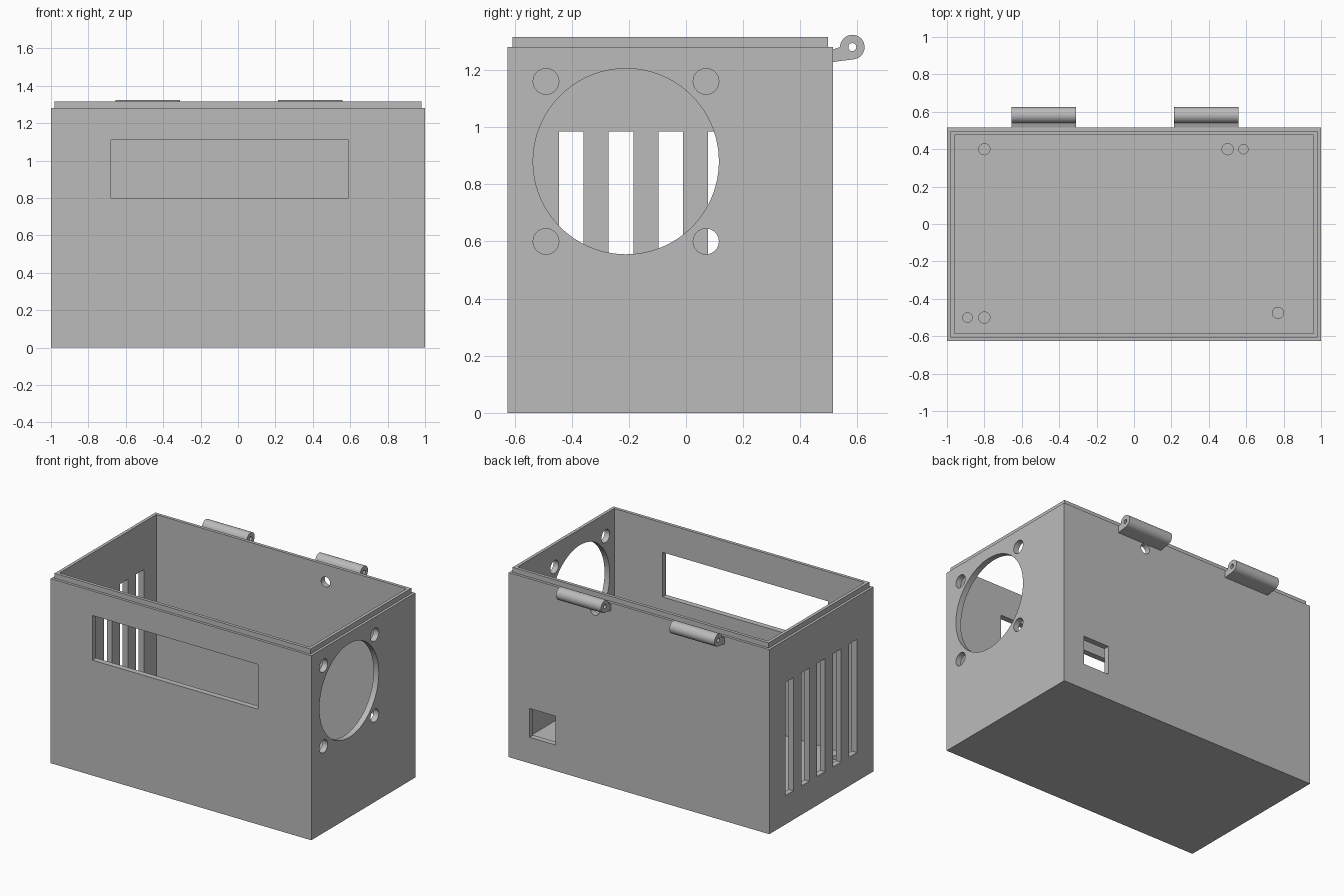
import bpy, bmesh, math
from mathutils import Matrix, Vector

if "Cube" in bpy.data.objects:
    bpy.data.objects.remove(bpy.data.objects["Cube"])

GREY = (0.5, 0.5, 0.5, 1)
mat = bpy.data.materials.new("matte_grey")
mat.use_nodes = True
mat.diffuse_color = GREY
mat.node_tree.nodes["Principled BSDF"].inputs["Base Color"].default_value = GREY

X, FRONT, BACK = 1.0, -0.625, 0.515      # outer walls
WALL, FLOOR = 0.04, 0.09
SHOULDER, RIM, STEP = 1.28, 1.315, 0.018


def add_box(bm, lo, hi):
    lo, hi = Vector(lo), Vector(hi)
    m = Matrix.Translation((lo + hi) / 2) @ Matrix.Diagonal((hi - lo).to_4d())
    m[3][3] = 1
    bmesh.ops.create_cube(bm, size=1, matrix=m)


def add_rod(bm, centre, radius, length, axis, sides=32):
    turn = Vector((0, 0, 1)).rotation_difference(Vector(axis)).to_matrix().to_4x4()
    bmesh.ops.create_cone(bm, cap_ends=True, segments=sides, radius1=radius,
                          radius2=radius, depth=length,
                          matrix=Matrix.Translation(centre) @ turn)


def make_object(name, bm):
    bmesh.ops.recalc_face_normals(bm, faces=bm.faces)
    mesh = bpy.data.meshes.new(name)
    bm.to_mesh(mesh)
    bm.free()
    mesh.materials.append(mat)
    obj = bpy.data.objects.new(name, mesh)
    bpy.context.collection.objects.link(obj)
    return obj


def cut_and_smooth(obj, cutter_bm):
    cutter = make_object("cutter", cutter_bm)
    cutter.hide_render = True
    mod = obj.modifiers.new("cut", 'BOOLEAN')
    mod.operation, mod.solver, mod.object = 'DIFFERENCE', 'EXACT', cutter
    bpy.ops.object.select_all(action='DESELECT')
    bpy.context.view_layer.objects.active = obj
    obj.select_set(True)
    bpy.ops.object.modifier_apply(modifier=mod.name)
    bpy.data.objects.remove(cutter)
    bpy.ops.object.shade_smooth_by_angle(angle=math.radians(30))


# Open case: box, stepped rim, then the cavity pushed down to the floor
bm = bmesh.new()
add_box(bm, (-X, FRONT, 0), (X, BACK, SHOULDER))
bm.faces.ensure_lookup_table()
top = max(bm.faces, key=lambda f: f.calc_center_median().z)


def raise_face(face, inset, dz):
    bmesh.ops.inset_region(bm, faces=[face], thickness=inset, use_even_offset=True)
    new = bmesh.ops.extrude_discrete_faces(bm, faces=[face])["faces"][0]
    bmesh.ops.translate(bm, verts=new.verts, vec=(0, 0, dz))
    return new


top = raise_face(top, STEP, RIM - SHOULDER)
raise_face(top, WALL - STEP, FLOOR - RIM)
bmesh.ops.remove_doubles(bm, verts=bm.verts, dist=0.0001)
case = make_object("case", bm)

# Openings
cut = bmesh.new()
add_box(cut, (-0.68, FRONT - 0.1, 0.80), (0.59, FRONT + 0.1, 1.11))   # display window
add_box(cut, (0.64, BACK - 0.1, 0.18), (0.84, BACK + 0.1, 0.38))      # cable port
add_rod(cut, (0.34, BACK, 1.195), 0.035, 0.2, (0, 1, 0))              # rear wire hole
for i in range(5):                                                    # vent slots
    y = -0.445 + i * 0.174
    add_box(cut, (-X - 0.1, y, 0.20), (-X + 0.1, y + 0.087, 0.985))
FAN_Y, FAN_Z = -0.21, 0.88                                            # fan mount
add_rod(cut, (X, FAN_Y, FAN_Z), 0.325, 0.2, (1, 0, 0), 96)
for sy in (-1, 1):
    for sz in (-1, 1):
        add_rod(cut, (X, FAN_Y + sy * 0.28, FAN_Z + sz * 0.28), 0.045, 0.2, (1, 0, 0))
for x, y, r in ((-0.8, 0.4, 0.03), (0.5, 0.4, 0.03), (0.585, 0.4, 0.025),
                (-0.89, -0.5, 0.025), (-0.8, -0.5, 0.03), (0.77, -0.475, 0.03)):
    add_rod(cut, (x, y, FLOOR), r, 0.12, (0, 0, 1))                   # blind screw holes
cut_and_smooth(case, cut)

# Hinge knuckles on the back: teardrop profile with a pin bore
PIN_Y, PIN_Z, PIN_R = 0.582, 1.28, 0.043


def make_hinge(name, x0, x1):
    arc = [math.radians(180 - a * 10) for a in range(27)]
    profile = [(PIN_Y + PIN_R * math.cos(a), PIN_Z + PIN_R * math.sin(a)) for a in arc]
    profile += [(BACK, 1.228), (BACK, 1.272)]
    bm = bmesh.new()
    end = bm.faces.new([bm.verts.new((x0, y, z)) for y, z in profile])
    side = bmesh.ops.extrude_face_region(bm, geom=[end], use_keep_orig=True)["geom"]
    bmesh.ops.translate(bm, vec=(x1 - x0, 0, 0),
                        verts=[v for v in side if isinstance(v, bmesh.types.BMVert)])
    hinge = make_object(name, bm)
    bore = bmesh.new()
    add_rod(bore, ((x0 + x1) / 2, PIN_Y, PIN_Z), 0.014, x1 - x0 + 0.1, (1, 0, 0), 24)
    cut_and_smooth(hinge, bore)


make_hinge("right_hinge", -0.655, -0.31)
make_hinge("left_hinge", 0.215, 0.56)
